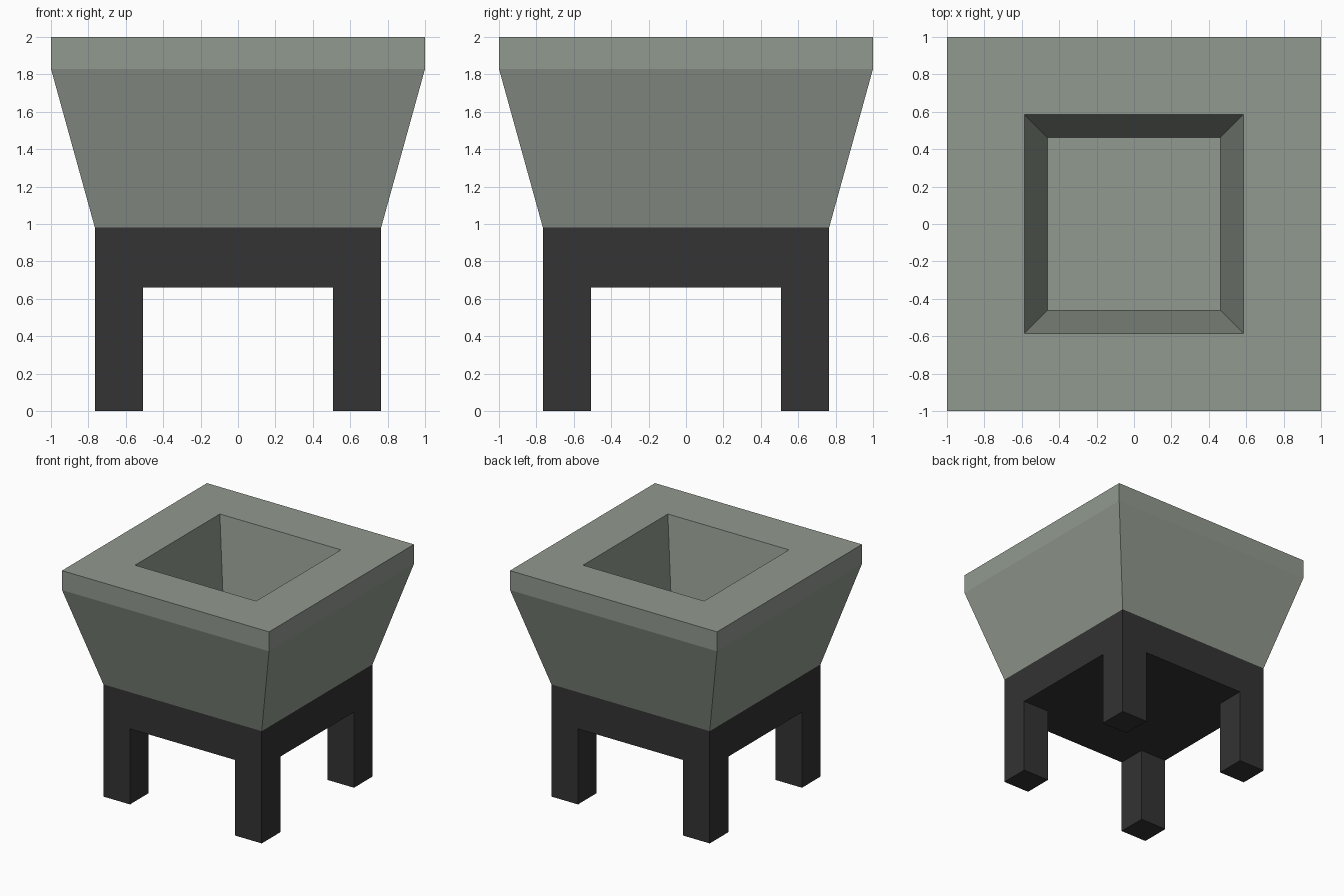
import bpy
import bmesh

cube = bpy.data.objects.get("Cube")
if cube:
    bpy.data.objects.remove(cube, do_unlink=True)


def make_material(name, color):
    mat = bpy.data.materials.new(name)
    mat.use_nodes = True
    mat.diffuse_color = color
    mat.node_tree.nodes["Principled BSDF"].inputs["Base Color"].default_value = color
    return mat


def add_square_loft(name, rings, mat, center=(0, 0)):
    """Stack square rings of (half width, height), bridge them and cap both ends."""
    bm = bmesh.new()
    cx, cy = center
    corners = [(-1, -1), (1, -1), (1, 1), (-1, 1)]
    loops = [[bm.verts.new((cx + sx * r, cy + sy * r, z)) for sx, sy in corners]
             for r, z in rings]
    for low, high in zip(loops, loops[1:]):
        for i in range(4):
            j = (i + 1) % 4
            bm.faces.new((low[i], low[j], high[j], high[i]))
    bm.faces.new(loops[0][::-1])
    bm.faces.new(loops[-1])
    bmesh.ops.recalc_face_normals(bm, faces=bm.faces)
    mesh = bpy.data.meshes.new(name)
    bm.to_mesh(mesh)
    bm.free()
    mesh.materials.append(mat)
    obj = bpy.data.objects.new(name, mesh)
    bpy.context.collection.objects.link(obj)
    return obj


stone = make_material("sage grey", (0.285, 0.32, 0.275, 1))
iron = make_material("charcoal", (0.033, 0.033, 0.033, 1))

BASE, SEAT, TOP = 0.66, 0.98, 2.0
HALF, LEG = 0.765, 0.1285

# Flared basin with a straight rim and a tapered hollow
add_square_loft("basin", [(HALF, SEAT), (1, 1.83), (1, TOP),
                          (0.585, TOP), (0.463, 1.22)], stone)

# Stand: apron block and four corner legs
add_square_loft("stand_apron", [(HALF, BASE), (HALF, SEAT)], iron)
for depth, sy in (("front", -1), ("back", 1)):
    for side, sx in (("right", -1), ("left", 1)):
        add_square_loft(f"{depth}_{side}_leg", [(LEG, 0), (LEG, BASE)], iron,
                        (sx * (HALF - LEG), sy * (HALF - LEG)))
